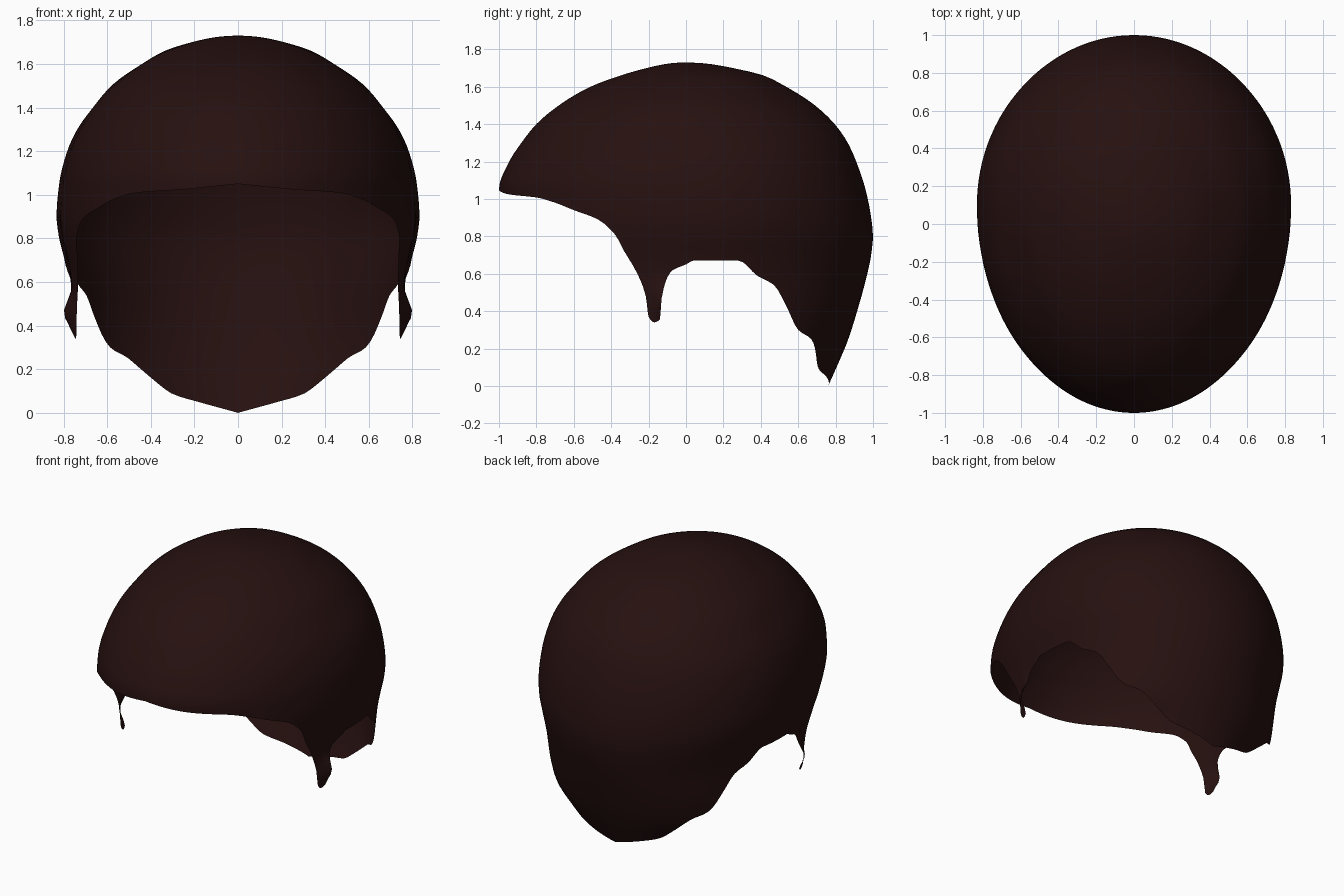
import bpy, math

if "Cube" in bpy.data.objects:
    bpy.data.objects.remove(bpy.data.objects["Cube"])

TOP = 1.73
# Height, half width, front reach, back reach of the horizontal sections
SECTIONS = [
    (1.73, 0.0, 0.0, 0.0), (1.70, 0.21, -0.21, 0.25), (1.66, 0.335, -0.35, 0.415),
    (1.60, 0.44, -0.51, 0.535), (1.50, 0.58, -0.68, 0.69), (1.40, 0.665, -0.80, 0.795),
    (1.30, 0.737, -0.88, 0.865), (1.20, 0.783, -0.945, 0.91), (1.05, 0.82, -1.0, 0.96),
    (0.90, 0.832, -1.0, 0.99), (0.80, 0.82, -1.0, 1.0), (0.70, 0.795, -1.0, 0.99),
    (0.55, 0.772, -1.0, 0.957), (0.40, 0.77, -1.0, 0.915), (0.25, 0.75, -1.0, 0.868),
    (0.10, 0.63, -1.0, 0.805), (0.0, 0.55, -1.0, 0.76)]

# Hairline seen from the side: y, z from forehead over sideburn and ear to nape
HAIRLINE = [
    (-1.0, 1.05), (-0.95, 1.025), (-0.80, 1.008), (-0.70, 0.98), (-0.60, 0.94),
    (-0.47, 0.89), (-0.38, 0.81), (-0.33, 0.72), (-0.26, 0.60), (-0.215, 0.48),
    (-0.20, 0.37), (-0.17, 0.34), (-0.14, 0.355), (-0.13, 0.47), (-0.10, 0.58),
    (-0.07, 0.62), (0.0, 0.65), (0.04, 0.67), (0.28, 0.67), (0.38, 0.59),
    (0.47, 0.54), (0.53, 0.44), (0.60, 0.30), (0.67, 0.25), (0.71, 0.09),
    (0.75, 0.05), (0.76, 0.0)]


def smooth_curve(xs, ys):
    """Monotone cubic through the points, returned as a function."""
    n = len(xs)
    d = [(ys[i + 1] - ys[i]) / (xs[i + 1] - xs[i]) for i in range(n - 1)]
    m = [d[0]] + [2 * a * b / (a + b) if a * b > 0 else 0.0
                  for a, b in zip(d, d[1:])] + [d[-1]]

    def f(x):
        x = min(max(x, xs[0]), xs[-1])
        i = 0
        while i < n - 2 and x > xs[i + 1]:
            i += 1
        h = xs[i + 1] - xs[i]
        t = (x - xs[i]) / h
        return (ys[i] * (1 + 2 * t) * (1 - t) ** 2 + m[i] * h * t * (1 - t) ** 2
                + ys[i + 1] * t * t * (3 - 2 * t) + m[i + 1] * h * t * t * (t - 1))
    return f


# Profiles run over the root of the depth below the crown, so the crown is round
depth = [math.sqrt(TOP - s[0]) for s in SECTIONS]
width, front, back = (smooth_curve(depth, [s[k] for s in SECTIONS]) for k in (1, 2, 3))


def section(z):
    q = math.sqrt(max(TOP - z, 0.0))
    return width(q), front(q), back(q), 0.1 * min(1.0, q / 0.7)


def angle_at(y, z):
    w, f, b, c = section(z)
    reach = c - f if y < c else b - c
    return math.asin(max(-1.0, min(1.0, (y - c) / reach)))


def surface(phi, z):
    w, f, b, c = section(z)
    s = math.sin(phi)
    x = w * max(math.cos(phi), 0.0)
    y = c + s * (c - f if s < 0 else b - c)
    # the rear edge of the sideburn flares outwards
    if z < 0.6 and -0.21 < y < -0.08:
        x += 0.045 * math.exp(-((z - 0.46) / 0.07) ** 2) * min(1, (y + 0.21) / 0.07)
    if abs(phi) > math.pi / 2 - 1e-4:
        x = 0.0
    return x, y, z


# Columns from hairline to crown on the right half
angles = [angle_at(y, z) for y, z in HAIRLINE]
angles[0], angles[-1] = -math.pi / 2, math.pi / 2
edge = smooth_curve(angles, [p[1] for p in HAIRLINE])
columns = []
for a, b in zip(angles, angles[1:]):
    n = max(3, math.ceil((b - a) / 0.04))
    columns += [a + (b - a) * k / n for k in range(n)]
columns.append(angles[-1])

ROWS = 40
verts, faces = [], []
for phi in columns:
    zb = edge(phi)
    for j in range(ROWS):
        verts.append(surface(phi, TOP - (TOP - zb) * (1 - j / ROWS) ** 1.7))
crown = len(verts)
verts.append((0, 0, TOP))
for i in range(len(columns) - 1):
    p, q = i * ROWS, (i + 1) * ROWS
    for j in range(ROWS - 1):
        faces.append((p + j, q + j, q + j + 1, p + j + 1))
    faces.append((p + ROWS - 1, q + ROWS - 1, crown))

mesh = bpy.data.meshes.new("hair_cap")
mesh.from_pydata(verts, [], faces)
mesh.update()
hair = bpy.data.objects.new("hair_cap", mesh)
bpy.context.collection.objects.link(hair)

# Left half
mirror = hair.modifiers.new("mirror", 'MIRROR')
mirror.use_axis[0] = True
mirror.use_clip = True
mirror.merge_threshold = 0.0005

mat = bpy.data.materials.new("dark brown hair")
mat.diffuse_color = (0.019, 0.0052, 0.005, 1)
mat.use_nodes = True
mat.node_tree.nodes["Principled BSDF"].inputs["Base Color"].default_value = mat.diffuse_color
mesh.materials.append(mat)
for poly in mesh.polygons:
    poly.use_smooth = True
